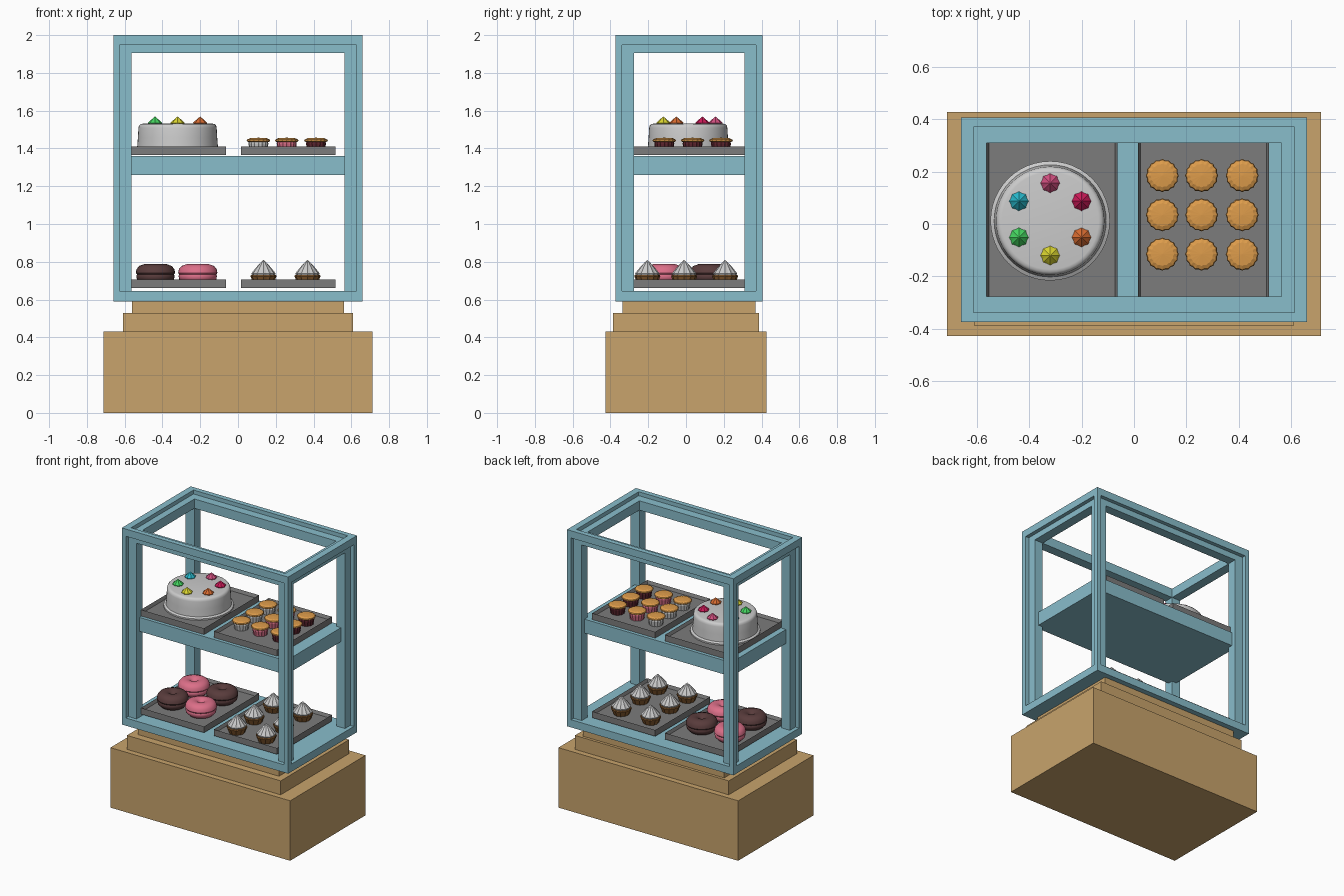
import bpy, bmesh, math
from math import cos, sin, pi

if "Cube" in bpy.data.objects:
    bpy.data.objects.remove(bpy.data.objects["Cube"])


def mat(name, rgb):
    m = bpy.data.materials.new(name)
    m.diffuse_color = (*rgb, 1)
    m.use_nodes = True
    m.node_tree.nodes["Principled BSDF"].inputs["Base Color"].default_value = m.diffuse_color
    return m


WOOD = mat("wood", (0.58, 0.37, 0.15))
BLUE = mat("blue_paint", (0.25, 0.51, 0.60))
TRAY = mat("tray_grey", (0.20, 0.20, 0.20))
CRUST = mat("crust", (0.72, 0.33, 0.07))
PINK = mat("pink", (0.72, 0.16, 0.25))
CHOC = mat("chocolate", (0.10, 0.045, 0.045))
DARK = mat("dark_berry", (0.12, 0.02, 0.03))
PASTRY = mat("pastry", (0.25, 0.11, 0.03))


def finish(name, bm, material=None, smooth=False):
    bmesh.ops.recalc_face_normals(bm, faces=bm.faces)
    me = bpy.data.meshes.new(name)
    bm.to_mesh(me)
    bm.free()
    ob = bpy.data.objects.new(name, me)
    bpy.context.collection.objects.link(ob)
    if material:
        me.materials.append(material)
    if smooth:
        bpy.ops.object.select_all(action='DESELECT')
        ob.select_set(True)
        bpy.context.view_layer.objects.active = ob
        bpy.ops.object.shade_smooth_by_angle(angle=math.radians(40))
    return ob


def box(name, x, y, z, material=None):
    bm = bmesh.new()
    bmesh.ops.create_cube(bm, size=1)
    for v in bm.verts:
        for i, (lo, hi) in enumerate((x, y, z)):
            v.co[i] = hi if v.co[i] > 0 else lo
    return finish(name, bm, material)


def lathe(name, loc, profile, segs, material=None, smooth=False, flute=0):
    """Revolve (radius, z) points; flute pulls in every second column."""
    bm = bmesh.new()
    rings = []
    for r, z in profile:
        if r == 0:
            rings.append([bm.verts.new((loc[0], loc[1], loc[2] + z))] * segs)
            continue
        ring = []
        for i in range(segs):
            a, k = 2 * pi * i / segs, r * (1 - flute * (i % 2))
            ring.append(bm.verts.new((loc[0] + k * cos(a), loc[1] + k * sin(a), loc[2] + z)))
        rings.append(ring)
    for a, b in zip(rings, rings[1:]):
        for i in range(segs):
            j = (i + 1) % segs
            bm.faces.new(list(dict.fromkeys((a[i], a[j], b[j], b[i]))))
    return finish(name, bm, material, smooth)


# stepped wooden base
box("base_plinth", (-0.713, 0.713), (-0.427, 0.427), (0, 0.43), WOOD)
box("base_step", (-0.61, 0.61), (-0.387, 0.387), (0.43, 0.53), WOOD)
box("base_neck", (-0.56, 0.56), (-0.335, 0.367), (0.53, 0.60), WOOD)

# cabinet frame: solid block with openings and glazing rebates cut out
X, Y0, Y1, Z0, Z1 = 0.66, -0.374, 0.406, 0.59, 2.0
frame = box("cabinet_frame", (-X, X), (Y0, Y1), (Z0, Z1), BLUE)
D, FLOOR = 0.028, 0.645
iy, iz = (-0.276, 0.31), (FLOOR, 1.905)
ry, rz = (-0.338, 0.37), (FLOOR, 1.948)
cuts = [
    ((-0.563, 0.563), (-1, 1), iz),
    ((-1, 1), iy, iz),
    ((-0.563, 0.563), iy, (FLOOR, 3)),
    ((-0.628, 0.628), (-1, Y0 + D), rz),
    ((-0.628, 0.628), (Y1 - D, 1), rz),
    ((-1, -X + D), ry, rz),
    ((X - D, 1), ry, rz),
    ((-0.612, 0.612), ry, (Z1 - D, 3)),
]
for c in cuts:
    cutter = box("cutter", *c)
    cutter.hide_render = True
    mod = frame.modifiers.new("cut", 'BOOLEAN')
    mod.operation, mod.solver, mod.object = 'DIFFERENCE', 'EXACT', cutter
    bpy.context.view_layer.objects.active = frame
    bpy.ops.object.modifier_apply(modifier=mod.name)
    bpy.data.objects.remove(cutter)

box("middle_shelf", (-0.6, 0.6), (-0.312, 0.345), (1.26, 1.36), BLUE)


# trays with raised rims
def tray(name, x0, z0):
    ob = box(name, (x0, x0 + 0.5), (-0.295, 0.328), (z0, z0 + 0.045), TRAY)
    bm = bmesh.new()
    bm.from_mesh(ob.data)
    top = [f for f in bm.faces if f.normal.z > 0.9]
    bmesh.ops.inset_region(bm, faces=top, thickness=0.014)
    for v in top[0].verts:
        v.co.z -= 0.022
    bm.to_mesh(ob.data)
    bm.free()


LOW, HIGH = 0.683, 1.387
for level, z in (("lower", 0.66), ("upper", 1.364)):
    tray(level + "_left_tray", -0.563, z)
    tray(level + "_right_tray", 0.015, z)

# round cake with foot ring and coloured drops
cx, cy = -0.32, 0.012
lathe("cake", (cx, cy, HIGH),
      [(0, 0), (0.228, 0), (0.228, 0.01), (0.214, 0.018), (0.21, 0.07), (0.207, 0.122),
       (0.204, 0.134), (0.196, 0.142), (0.185, 0.144), (0, 0.144)], 48, None, True)
drops = [("pink", (0.66, 0.08, 0.22)), ("cyan", (0.02, 0.48, 0.60)), ("green", (0.06, 0.68, 0.12)),
         ("yellow", (0.72, 0.68, 0.03)), ("orange", (0.70, 0.15, 0.03)), ("crimson", (0.62, 0.01, 0.10))]
for i, (n, rgb) in enumerate(drops):
    a = pi / 2 + i * pi / 3
    lathe("cake_drop_" + n, (cx + 0.138 * cos(a), cy + 0.006 + 0.138 * sin(a), HIGH + 0.14),
          [(0, 0), (0.034, 0), (0.037, 0.009), (0.028, 0.018), (0.012, 0.032), (0, 0.042)],
          16, mat("drop_" + n, rgb), flute=0.12)

# three by three small tarts, one filling per column
for x, filling in ((0.108, None), (0.258, PINK), (0.413, DARK)):
    for y in (0.185, 0.035, -0.115):
        lathe("tart_cup", (x, y, HIGH), [(0, 0), (0.046, 0), (0.053, 0.038), (0.05, 0.052), (0, 0.052)],
              32, filling, flute=0.06)
        lathe("tart_crust", (x, y, HIGH),
              [(0, 0.05), (0.054, 0.047), (0.063, 0.053), (0.06, 0.06), (0.045, 0.067), (0, 0.07)],
              32, CRUST, flute=0.06)

# four ring doughnuts in checker order
for x, y, m in ((-0.437, -0.115, CHOC), (-0.213, -0.115, PINK), (-0.437, 0.125, PINK), (-0.213, 0.125, CHOC)):
    prof = [(0, 0.022), (0.02, 0.01), (0.05, 0), (0.08, 0.006), (0.098, 0.024), (0.102, 0.042),
            (0.098, 0.05), (0.104, 0.058), (0.1, 0.078), (0.086, 0.095), (0.06, 0.104),
            (0.032, 0.101), (0.017, 0.09), (0, 0.08)]
    lathe("doughnut", (x, y, LOW), prof, 32, m, True)

# six cream cakes in fluted cups
for x in (0.135, 0.368):
    for y in (-0.205, -0.01, 0.207):
        lathe("cream_cake_cup", (x, y, LOW), [(0, 0), (0.052, 0), (0.069, 0.04), (0.066, 0.047), (0, 0.047)],
              24, PASTRY, flute=0.07)
        lathe("cream_swirl", (x, y, LOW + 0.044),
              [(0, 0), (0.06, 0), (0.064, 0.012), (0.04, 0.042), (0.016, 0.068), (0, 0.083)],
              24, None, flute=0.08)
